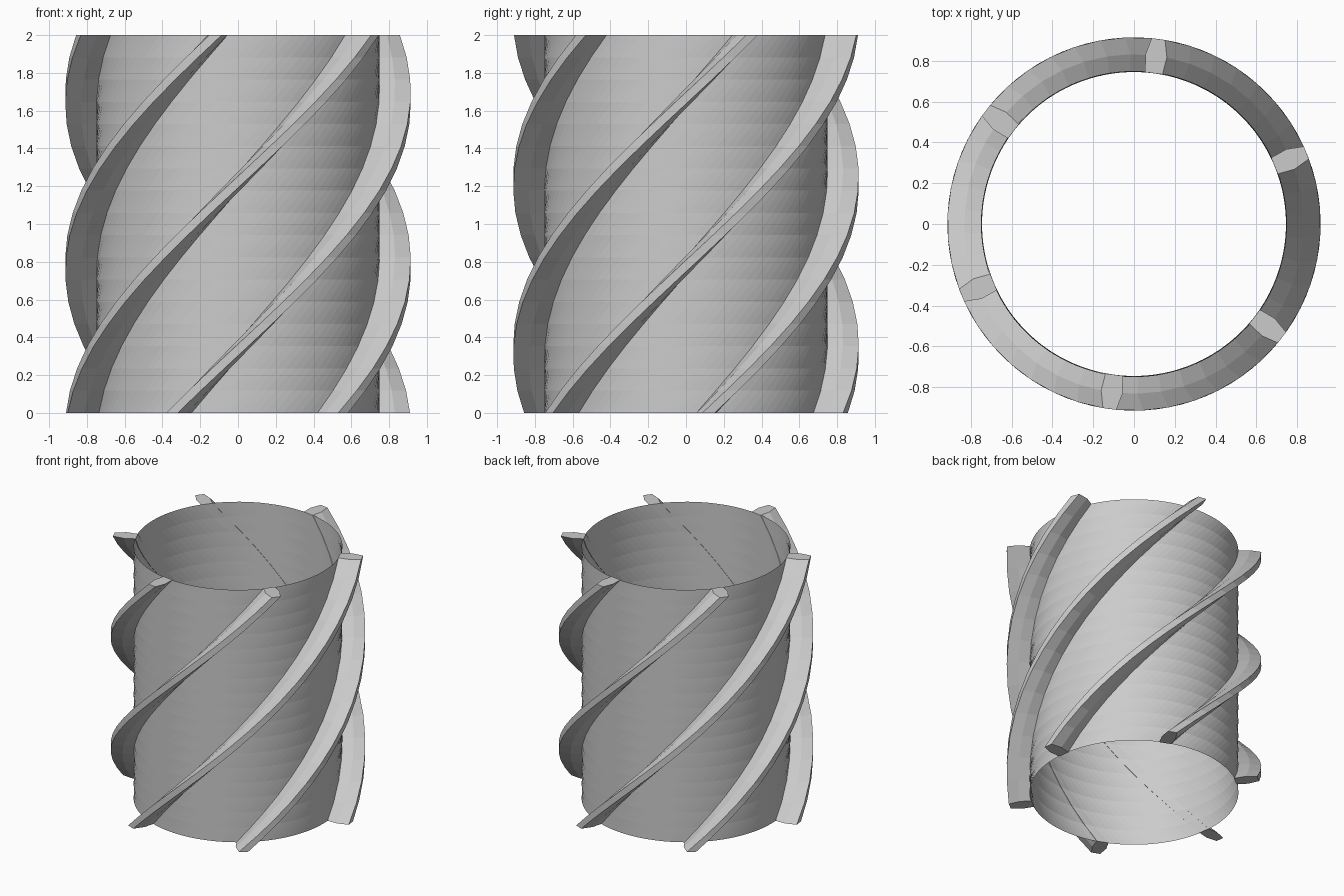
import bpy
import bmesh
from math import radians, cos, sin, pi

if "Cube" in bpy.data.objects:
    bpy.data.objects.remove(bpy.data.objects["Cube"])

HEIGHT, ROWS = 2.0, 17
START, TWIST = radians(7.5), radians(135)


def twisted(name, profile, base_angle, capped):
    """Sweep a closed xy profile up z while rotating it about the axis."""
    bm = bmesh.new()
    rings = []
    for i in range(ROWS + 1):
        t = i / ROWS
        a = base_angle + TWIST * t
        rings.append([bm.verts.new((x * cos(a) - y * sin(a),
                                    x * sin(a) + y * cos(a), HEIGHT * t))
                      for x, y in profile])
    n = len(profile)
    for lo, hi in zip(rings, rings[1:]):
        for j in range(n):
            k = (j + 1) % n
            bm.faces.new((lo[j], lo[k], hi[k], hi[j]))
    if capped:
        bm.faces.new(rings[0][::-1])
        bm.faces.new(rings[-1])
    mesh = bpy.data.meshes.new(name)
    bm.to_mesh(mesh)
    bm.free()
    obj = bpy.data.objects.new(name, mesh)
    bpy.context.collection.objects.link(obj)
    return obj


# Open thin sleeve with twisted facets
SIDES = 96
circle = [(0.75 * cos(2 * pi * i / SIDES), 0.75 * sin(2 * pi * i / SIDES))
          for i in range(SIDES)]
twisted("sleeve", circle, START, False)

# Six helical ribs with a tapered six-sided section
section = [(0.745, -0.043), (0.83, -0.053), (0.914, -0.033),
           (0.914, 0.033), (0.83, 0.053), (0.745, 0.043)]
for k in range(6):
    twisted(f"helical_rib_{k + 1}", section, START + k * pi / 3, True)
